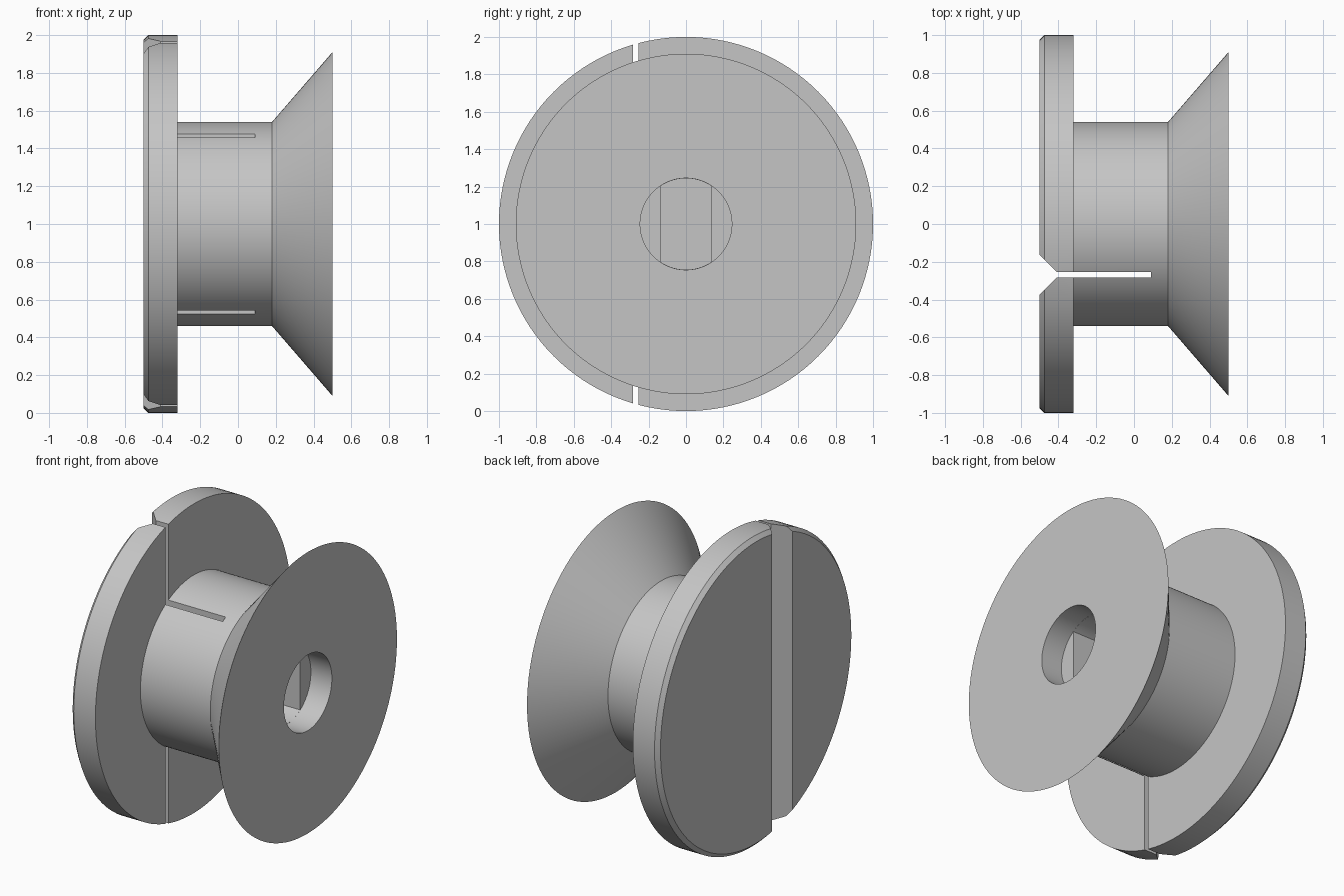
import bpy, bmesh, math
from mathutils import Vector

cube = bpy.data.objects.get("Cube")
if cube:
    bpy.data.objects.remove(cube)

SEGMENTS = 128
AXIS_Z = 1.0
BORE = 0.245

grey = bpy.data.materials.new("light_grey")
grey.use_nodes = True
colour = (0.56, 0.56, 0.56, 1)
grey.diffuse_color = colour
grey.node_tree.nodes["Principled BSDF"].inputs["Base Color"].default_value = colour


def finish(bm, name):
    bmesh.ops.remove_doubles(bm, verts=bm.verts, dist=1e-5)
    bmesh.ops.recalc_face_normals(bm, faces=bm.faces)
    mesh = bpy.data.meshes.new(name)
    bm.to_mesh(mesh)
    bm.free()
    mesh.materials.append(grey)
    obj = bpy.data.objects.new(name, mesh)
    bpy.context.collection.objects.link(obj)
    return obj


def lathe(name, profile):
    """Turn (x, radius) points around the horizontal axis."""
    bm = bmesh.new()
    verts = [bm.verts.new((x, 0, AXIS_Z + r)) for x, r in profile]
    edges = [bm.edges.new(pair) for pair in zip(verts, verts[1:])]
    bmesh.ops.spin(bm, geom=verts + edges, cent=(0, 0, AXIS_Z), axis=(1, 0, 0),
                   angle=math.tau, steps=SEGMENTS)
    return finish(bm, name)


def prism(name, points, direction):
    """Extrude a flat outline along a direction."""
    bm = bmesh.new()
    face = bm.faces.new([bm.verts.new(p) for p in points])
    extruded = bmesh.ops.extrude_face_region(bm, geom=[face])
    moved = [v for v in extruded["geom"] if isinstance(v, bmesh.types.BMVert)]
    bmesh.ops.translate(bm, verts=moved, vec=Vector(direction))
    return finish(bm, name)


def cut(target, cutter):
    mod = target.modifiers.new("cut", "BOOLEAN")
    mod.operation = "DIFFERENCE"
    mod.solver = "EXACT"
    mod.object = cutter
    bpy.context.view_layer.objects.active = target
    bpy.ops.object.modifier_apply(modifier=mod.name)
    bpy.data.objects.remove(cutter)


# Turned body: chamfered flange, hub, flared cone and round bore
spool = lathe("spool_body", [
    (-0.5, 0), (-0.5, 0.975), (-0.475, 1), (-0.32, 1), (-0.32, 0.54),
    (0.18, 0.54), (0.5, 0.91), (0.5, BORE), (0.35, BORE), (0.35, 0)])

# Vertical slit with a V-shaped mouth on the flange face
slit_y, half_slit, half_mouth = -0.269, 0.015, 0.105
side = [(0.09, half_slit), (-0.41, half_slit), (-0.5, half_mouth), (-0.6, half_mouth + 0.11)]
outline = [(x, slit_y + w, -0.1) for x, w in side]
outline += [(x, slit_y - w, -0.1) for x, w in reversed(side)]
cut(spool, prism("slit_cutter", outline, (0, 0, 2.2)))

# Deeper shaft socket with two flats, below the round bore
radius, flat = BORE - 0.001, 0.135
start = math.acos(flat / radius)
steps = 24
arc = [start + (math.pi - 2 * start) * i / steps for i in range(steps + 1)]
socket = [(-0.2, radius * math.cos(a), AXIS_Z + radius * math.sin(a))
          for a in arc + [a + math.pi for a in arc]]
cut(spool, prism("socket_cutter", socket, (0.6, 0, 0)))

# Smooth turned surfaces, crisp edges
bpy.ops.object.select_all(action="DESELECT")
spool.select_set(True)
bpy.context.view_layer.objects.active = spool
bpy.ops.object.shade_smooth_by_angle(angle=math.radians(25))
